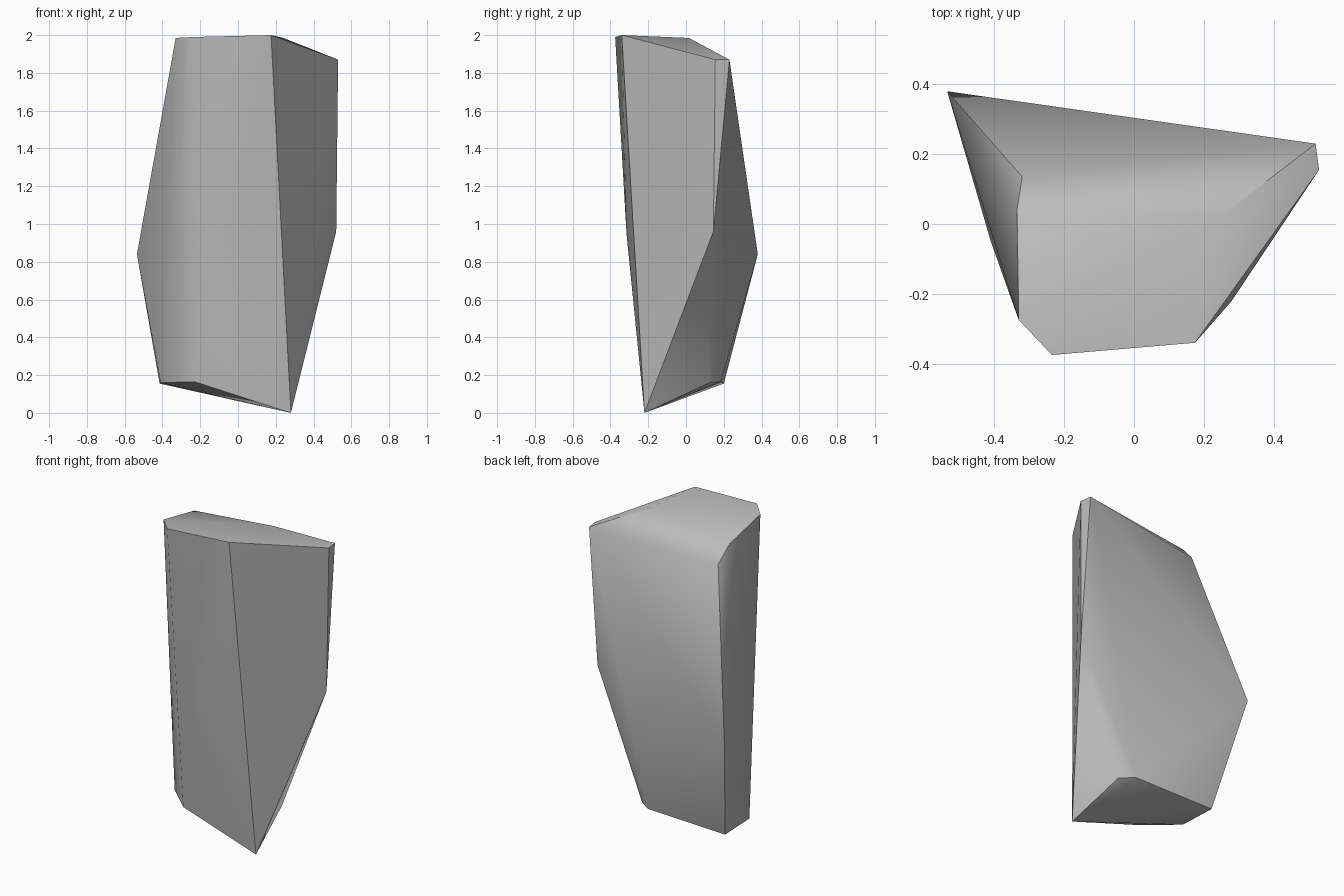
import bpy
import bmesh
from math import radians

cube = bpy.data.objects.get("Cube")
if cube:
    bpy.data.objects.remove(cube)

# Plain grey stone
stone = bpy.data.materials.new("grey_stone")
stone.use_nodes = True
grey = (0.5, 0.5, 0.5, 1)
stone.diffuse_color = grey
bsdf = next(n for n in stone.node_tree.nodes if n.type == "BSDF_PRINCIPLED")
bsdf.inputs["Base Color"].default_value = grey

# Corners of the chipped rock
crown = [(0.175, -0.34, 2), (-0.235, -0.375, 1.99), (-0.33, -0.275, 1.985),
         (-0.335, 0.04, 1.92), (-0.32, 0.135, 1.82), (0.24, 0.015, 1.985),
         (0.52, 0.23, 1.87), (0.53, 0.155, 1.87)]
waist = [(-0.535, 0.38, 0.84), (0.52, 0.145, 0.96), (-0.05, -0.315, 0.95)]
foot = [(0.28, -0.22, 0), (-0.23, -0.22, 0.165), (-0.41, -0.05, 0.16),
        (-0.415, 0.2, 0.155), (0.137, 0.185, 0.165), (0.22, 0.125, 0.16)]

# Wrap the corners in one convex skin
bm = bmesh.new()
for corner in crown + waist + foot:
    bm.verts.new(corner)
bmesh.ops.convex_hull(bm, input=bm.verts)
bmesh.ops.recalc_face_normals(bm, faces=bm.faces)
mesh = bpy.data.meshes.new("rock")
bm.to_mesh(mesh)
bm.free()
mesh.materials.append(stone)

rock = bpy.data.objects.new("rock", mesh)
bpy.context.collection.objects.link(rock)

# Soft facets with crisp main ridges
bpy.ops.object.select_all(action="DESELECT")
rock.select_set(True)
bpy.context.view_layer.objects.active = rock
bpy.ops.object.shade_smooth_by_angle(angle=radians(35))
